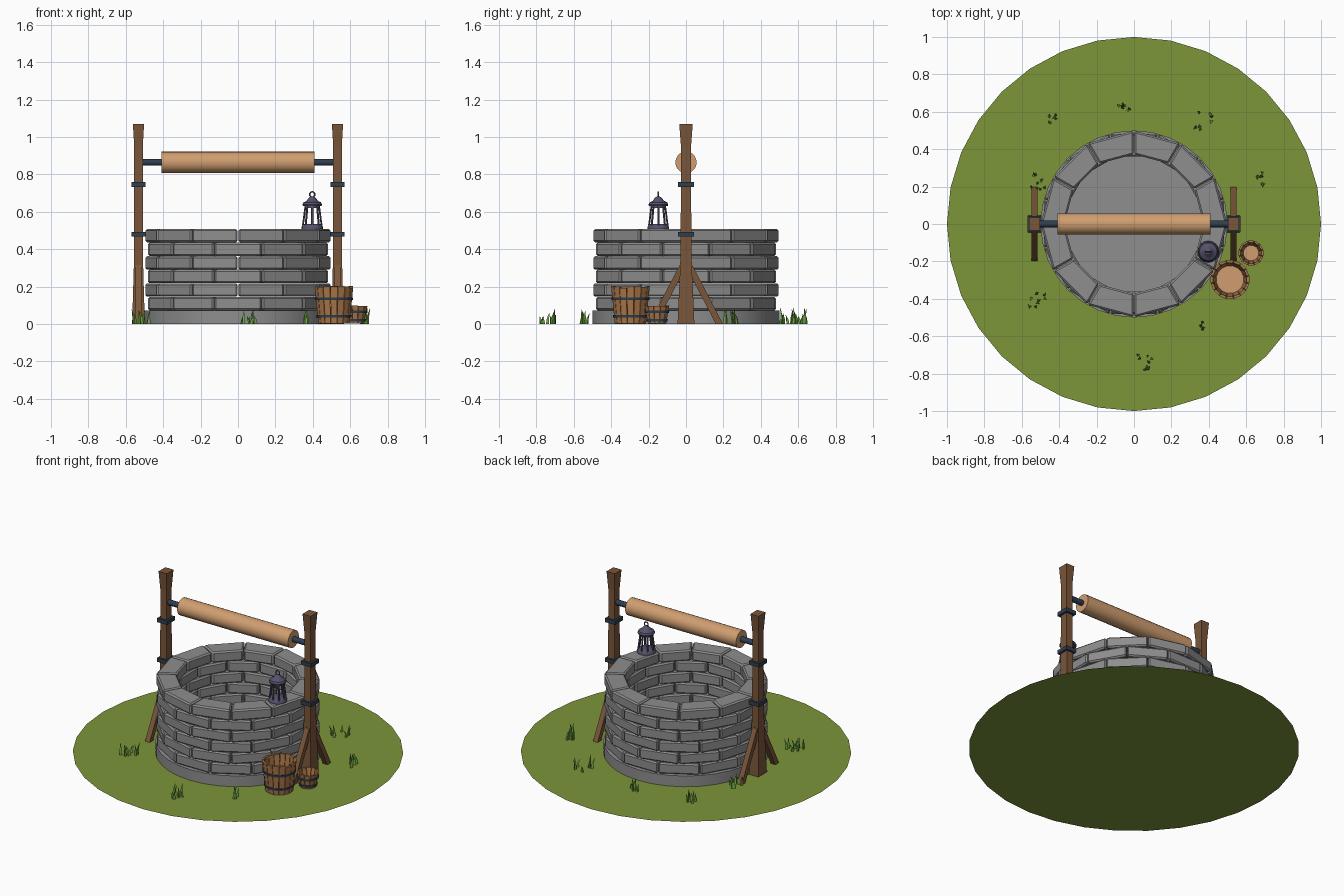
import bpy, bmesh, math, random
from mathutils import Vector, Matrix

if "Cube" in bpy.data.objects:
    bpy.data.objects.remove(bpy.data.objects["Cube"])

random.seed(4)
PI = math.pi


def material(name, r, g, b):
    m = bpy.data.materials.new(name)
    lin = [((c / 255 + 0.055) / 1.055) ** 2.4 for c in (r, g, b)]
    m.diffuse_color = (*lin, 1)
    m.use_nodes = True
    m.node_tree.nodes["Principled BSDF"].inputs["Base Color"].default_value = m.diffuse_color
    return m


GROUND = material("meadow green", 124, 149, 58)
BLADE = material("grass blade green", 112, 170, 68)
STONE = material("grey stone", 142, 142, 142)
WOOD = material("brown wood", 122, 86, 58)
TAN = material("tan wood", 208, 158, 112)
STAVE = material("bucket wood", 172, 120, 74)
IRON = material("dark blue iron", 46, 62, 78)
PEWTER = material("purple pewter", 88, 82, 108)


def finish(name, bm, mat, smooth=False, loc=(0, 0, 0)):
    bmesh.ops.recalc_face_normals(bm, faces=bm.faces)
    me = bpy.data.meshes.new(name)
    bm.to_mesh(me)
    bm.free()
    me.materials.append(mat)
    ob = bpy.data.objects.new(name, me)
    ob.location = loc
    bpy.context.collection.objects.link(ob)
    if smooth:
        bpy.context.view_layer.objects.active = ob
        ob.select_set(True)
        bpy.ops.object.shade_smooth_by_angle(angle=math.radians(35))
        ob.select_set(False)
    return ob


def loft(bm, rings, caps=True, closed=False):
    """Skin a list of equally long point loops."""
    vs = [[bm.verts.new(p) for p in r] for r in rings]
    n = len(vs[0])
    pairs = list(zip(vs, vs[1:])) + ([(vs[-1], vs[0])] if closed else [])
    for a, b in pairs:
        for i in range(n):
            j = (i + 1) % n
            bm.faces.new((a[i], a[j], b[j], b[i]))
    if caps and not closed:
        bm.faces.new(vs[0][::-1])
        bm.faces.new(vs[-1])


def circle(r, z, n):
    return [(r * math.cos(2 * PI * i / n), r * math.sin(2 * PI * i / n), z) for i in range(n)]


def rect(x, y, z, hx, hy):
    return [(x + sx * hx, y + sy * hy, z) for sx, sy in ((-1, -1), (1, -1), (1, 1), (-1, 1))]


def lathe(bm, profile, n, closed=False):
    loft(bm, [circle(r, z, n) for r, z in profile], closed=closed)


def tube(bm, a, b, r, n=6):
    """Straight round bar from a to b."""
    a, b = Vector(a), Vector(b)
    q = (b - a).to_track_quat('Z', 'Y')
    loft(bm, [[q @ Vector(p) + c for p in circle(r, 0, n)] for c in (a, b)])


def wedge(bm, a, half, gap, bottom, top):
    """Ring block around angle a; bottom and top are (inner r, outer r, z)."""
    rings = []
    for ri, ro, z in (bottom, top):
        ring = []
        for r, s in ((ri, -1), (ro, -1), (ro, 1), (ri, 1)):
            t = a + s * (half - gap / r)
            ring.append((r * math.cos(t), r * math.sin(t), z))
        rings.append(ring)
    loft(bm, rings)


# ground disc
bm = bmesh.new()
bm.faces.new([bm.verts.new(p) for p in circle(1, 0, 32)])
finish("ground", bm, GROUND)

# well footing, its top is the floor inside the well
H = 0.0726
bm = bmesh.new()
lathe(bm, [(0.5, 0.001), (0.5, H)], 32)
finish("well_footing", bm, STONE, smooth=True)

# six courses of bevelled stones in running bond
for c in range(1, 7):
    bm = bmesh.new()
    for i in range(12):
        a = (i + 0.5 + 0.5 * (c % 2)) * PI / 6
        wedge(bm, a, PI / 12, 0.002, (0.372, 0.498, c * H + 0.0005), (0.372, 0.498, (c + 1) * H - 0.0005))
    bmesh.ops.recalc_face_normals(bm, faces=bm.faces)
    bmesh.ops.bevel(bm, geom=bm.edges[:], offset=0.009, segments=1, affect='EDGES')
    finish(f"stone_course_{c}", bm, STONE)

# posts with braces and iron straps
for side, x in (("left", -0.532), ("right", 0.532)):
    bm = bmesh.new()
    loft(bm, [rect(x, 0, z, hx, hy) for z, hx, hy in (
        (0.001, 0.034, 0.045), (0.31, 0.025, 0.031), (0.6, 0.023, 0.028),
        (0.95, 0.023, 0.027), (1.07, 0.03, 0.036))])
    finish(f"{side}_post", bm, WOOD)
    for end, s in (("front", -1), ("back", 1)):
        bm = bmesh.new()
        loft(bm, [rect(x, s * 0.178, 0.001, 0.017, 0.019), rect(x, s * 0.015, 0.315, 0.017, 0.019)])
        finish(f"{side}_{end}_brace", bm, WOOD)
    for k, z in (("lower", 0.48), ("upper", 0.745)):
        bm = bmesh.new()
        loft(bm, [rect(x, 0, z + d, 0.037, 0.042) for d in (-0.013, 0.013)])
        finish(f"{side}_{k}_strap", bm, IRON)

# axle and winding drum
bm = bmesh.new()
tube(bm, (-0.53, 0, 0.864), (0.53, 0, 0.864), 0.018, 12)
finish("axle", bm, IRON, smooth=True)
bm = bmesh.new()
tube(bm, (-0.41, 0, 0.864), (0.41, 0, 0.864), 0.057, 20)
finish("winding_drum", bm, TAN, smooth=True)


# buckets: staves, floor and two hoops
def bucket(name, x, y, rb, rt, h, n, t):
    loc = (x, y, 0)
    bm = bmesh.new()
    for i in range(n):
        z = h - random.random() * 0.06 * h
        wedge(bm, 2 * PI * i / n, PI / n, 0.0015, (rb - t, rb, 0.002), (rt - t, rt, z))
    finish(name + "_staves", bm, STAVE, loc=loc)
    bm = bmesh.new()
    lathe(bm, [(rb - t * 0.6, 0.004), (rb - t * 0.3, h * 0.15)], n)
    finish(name + "_floor", bm, TAN, loc=loc)
    bm = bmesh.new()
    for f in (0.2, 0.66):
        z0, z1 = f * h - 0.007, f * h + 0.007
        r = rb + (rt - rb) * f
        lathe(bm, [(r - 0.006, z0), (r + 0.003, z0), (r + 0.004, z1), (r - 0.006, z1)], n * 2, closed=True)
    finish(name + "_hoops", bm, IRON, loc=loc)


bucket("large_bucket", 0.513, -0.297, 0.085, 0.105, 0.203, 16, 0.014)
bucket("small_bucket", 0.626, -0.155, 0.05, 0.068, 0.1, 12, 0.011)

# lantern standing on the rim: base, cage, hood and ring
LOC = (0.397, -0.148, 7 * H)
bm = bmesh.new()
lathe(bm, [(0.058, 0), (0.058, 0.01), (0.05, 0.022), (0.044, 0.026)], 16)
finish("lantern_base", bm, PEWTER, smooth=True, loc=LOC)
bm = bmesh.new()
for i in range(8):
    c, s = math.cos(i * PI / 4), math.sin(i * PI / 4)
    tube(bm, (0.05 * c, 0.05 * s, 0.018), (0.036 * c, 0.036 * s, 0.125), 0.0055)
lathe(bm, [(0.031, 0.112), (0.041, 0.112), (0.041, 0.122), (0.031, 0.122)], 16, closed=True)
finish("lantern_cage", bm, PEWTER, smooth=True, loc=LOC)
bm = bmesh.new()
lathe(bm, [(0.05, 0.122), (0.053, 0.13), (0.047, 0.142), (0.03, 0.15), (0.022, 0.162), (0.014, 0.17), (0.006, 0.174)], 16)
finish("lantern_hood", bm, PEWTER, smooth=True, loc=LOC)
bm = bmesh.new()
rings = []
for i in range(14):
    a = 2 * PI * i / 14
    d = Vector((math.cos(a), 0, math.sin(a)))
    rings.append([tuple(Vector((0, 0, 0.184)) + d * (0.014 + 0.004 * math.cos(b)) + Vector((0, 0.004 * math.sin(b), 0)))
                  for b in (k * PI / 3 for k in range(6))])
loft(bm, rings, closed=True)
finish("lantern_ring", bm, PEWTER, smooth=True, loc=LOC)

# grass tufts of bent three-sided blades
TUFTS = [(-0.06, 0.65), (0.37, 0.55), (-0.44, 0.56), (0.65, 0.25),
         (-0.52, 0.23), (-0.52, -0.41), (0.375, -0.55), (0.06, -0.745)]
for k, (x, y) in enumerate(TUFTS):
    bm = bmesh.new()
    for i in range(5 if abs(x) == 0.44 or x == 0.375 else 8):
        spread = 0.025 if abs(x) == 0.44 or x == 0.375 else 0.045
        p = Vector((random.uniform(-spread, spread), random.uniform(-spread, spread), 0.001))
        h = random.uniform(0.035, 0.085)
        lean = Vector((random.uniform(-1, 1), random.uniform(-1, 1), 0)) * 0.016
        turn = Matrix.Rotation(random.uniform(0, 2 * PI), 3, 'Z')
        loft(bm, [[turn @ Vector(q) + p + lean * f * f + Vector((0, 0, h * f)) for q in circle(r, 0, 3)]
                  for f, r in ((0, 0.009), (0.5, 0.007), (1, 0.0008))])
    finish(f"grass_tuft_{k + 1}", bm, BLADE, loc=(x, y, 0))
